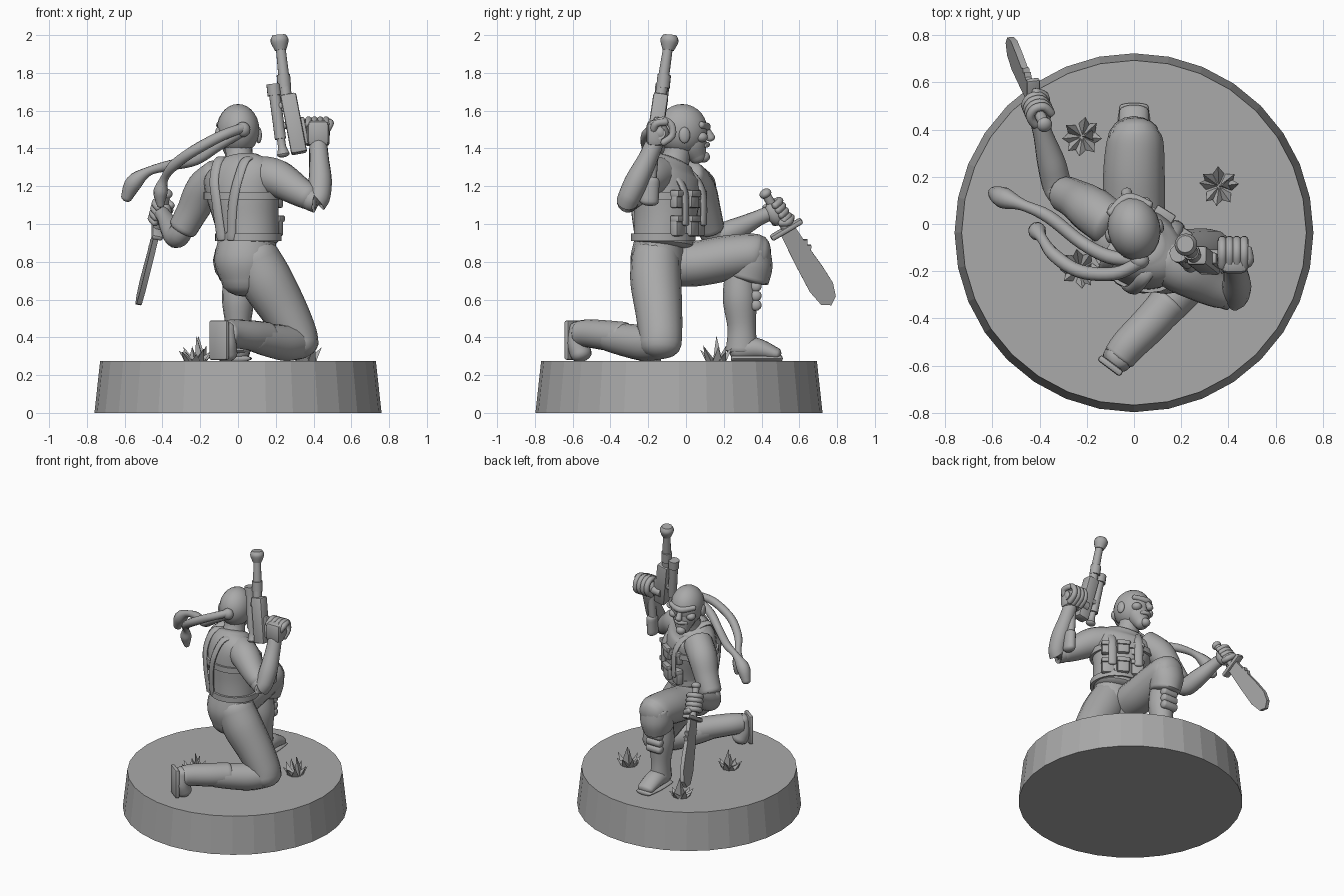
import bpy, bmesh, math, random
from mathutils import Vector as V, Matrix

random.seed(4)
grey = bpy.data.materials.new("plain grey")
grey.diffuse_color = (0.4, 0.4, 0.4, 1)


def finish(name, bm, angle=40):
    bmesh.ops.recalc_face_normals(bm, faces=bm.faces)
    me = bpy.data.meshes.new(name)
    bm.to_mesh(me)
    bm.free()
    me.materials.append(grey)
    ob = bpy.data.objects.new(name, me)
    bpy.context.collection.objects.link(ob)
    if angle:
        bpy.ops.object.select_all(action='DESELECT')
        ob.select_set(True)
        bpy.context.view_layer.objects.active = ob
        bpy.ops.object.shade_smooth_by_angle(angle=math.radians(angle))
    return ob


def spline(pts, steps):
    """Smooth path through the points (position and both radii)."""
    out = []
    for i in range(len(pts) - 1):
        p0, p1, p2, p3 = (pts[max(0, min(len(pts) - 1, i + k))] for k in (-1, 0, 1, 2))
        for s in range(steps):
            t = s / steps
            out.append([0.5 * (2 * b + (c - a) * t + (2 * a - 5 * b + 4 * c - d) * t * t
                               + (3 * b - a - 3 * c + d) * t ** 3)
                        for a, b, c, d in zip(p0, p1, p2, p3)])
    return out + [list(pts[-1])]


def loft(name, pts, side=(1, 0, 0), n=16, cap=0.7, steps=5):
    """Tube through (x, y, z, radius[, other radius]) with domed or flat ends."""
    path = spline([tuple(p) if len(p) == 5 else tuple(p) + (p[3],) for p in pts], steps)
    rings = []
    for i, p in enumerate(path):
        t = (V(path[min(i + 1, len(path) - 1)][:3]) - V(path[max(i - 1, 0)][:3])).normalized()
        rings.append((V(p[:3]), t, p[3], p[4]))
    if cap:
        def dome(ring, sign):
            c, t, a, b = ring
            return [(c + t * sign * min(a, b) * cap * math.sin(q), t, a * math.cos(q), b * math.cos(q))
                    for q in (0.4, 0.8, 1.15, 1.45)]
        rings = dome(rings[0], -1)[::-1] + rings + dome(rings[-1], 1)
    bm = bmesh.new()
    loops = []
    for c, t, a, b in rings:
        s = V(side)
        s = (s - t * s.dot(t)).normalized()
        u = t.cross(s)
        loops.append([bm.verts.new(c + s * a * math.cos(k * math.tau / n) + u * b * math.sin(k * math.tau / n))
                      for k in range(n)])
    for r0, r1 in zip(loops, loops[1:]):
        for k in range(n):
            bm.faces.new((r0[k], r0[(k + 1) % n], r1[(k + 1) % n], r1[k]))
    bm.faces.new(loops[0])
    bm.faces.new(loops[-1])
    return finish(name, bm)


def rod(name, a, b, r0, r1=None, cap=0, n=14):
    return loft(name, [(*a, r0), (*b, r1 or r0)], side=(0.3, 0.9, 0.2), n=n, cap=cap, steps=1)


def frame(z, y):
    z = V(z).normalized()
    x = V(y).cross(z).normalized()
    return Matrix((x, z.cross(x), z)).transposed().to_4x4()


def block(name, loc, size, z=(0, 0, 1), y=(0, 1, 0), bevel=0.012):
    bm = bmesh.new()
    bmesh.ops.create_cube(bm, size=1)
    bmesh.ops.scale(bm, vec=size, verts=bm.verts)
    bmesh.ops.bevel(bm, geom=bm.edges[:], offset=bevel, segments=2, affect='EDGES', profile=0.5)
    bm.transform(Matrix.Translation(loc) @ frame(z, y))
    return finish(name, bm)


def ball(name, loc, size, z=(0, 0, 1), y=(0, 1, 0)):
    bm = bmesh.new()
    bmesh.ops.create_uvsphere(bm, u_segments=20, v_segments=14, radius=1)
    bm.transform(Matrix.Translation(loc) @ frame(z, y) @ Matrix.Diagonal((*size, 1)))
    return finish(name, bm)


def hand(name, loc, axis, back, r=0.05):
    """Fist round an axis; 'back' points from the grip to the knuckles."""
    m = Matrix.Translation(loc) @ frame(axis, back)
    ball(name + "_palm", m @ V((0, -0.012, 0)), (r, 0.05, 0.068), axis, back)
    for k in range(4):
        z = (k - 1.5) * 0.031
        arc = [m @ V((r * math.cos(q), r * 1.05 * math.sin(q), z)) for q in (-0.4, 0.6, 1.57, 2.5, 3.5)]
        loft(f"{name}_finger_{k}", [(*p, 0.019) for p in arc], side=axis, n=10, steps=3)
    arc = [m @ V(p) for p in ((-0.03, -0.03, 0.05), (-0.05, 0.0, 0.068), (-0.03, 0.045, 0.06))]
    loft(name + "_thumb", [(*p, 0.02) for p in arc], side=axis, n=10, steps=3)


# Base disc, faceted
bm = bmesh.new()
bmesh.ops.create_cone(bm, cap_ends=True, segments=32, radius1=0.76, radius2=0.73, depth=0.275)
bm.transform(Matrix.Translation((0, -0.037, 0.1375)))
finish("base", bm, 0)

# Grass tufts: a ring of leaning spikes
for i, (x, y) in enumerate(((-0.22, 0.37), (0.36, 0.16), (-0.23, -0.19))):
    bm = bmesh.new()
    for k in range(9):
        q = k * math.tau / 8 + random.uniform(-0.2, 0.2)
        d, s = V((math.cos(q), math.sin(q), 0)), V((-math.sin(q), math.cos(q), 0)) * 0.026
        lean, h = (0.085, random.uniform(0.04, 0.09)) if k < 8 else (0.01, 0.14)
        c = V((x, y, 0.27))
        f = [bm.verts.new(p) for p in (c + d * 0.05 + s, c + d * 0.05 - s, c, c + d * lean + V((0, 0, h)))]
        for t in ((0, 1, 3), (1, 2, 3), (2, 0, 3), (0, 2, 1)):
            bm.faces.new([f[j] for j in t])
    finish(f"grass_tuft_{i}", bm, 0)

# Torso and vest, twisted so that one shoulder leads
across, ahead = V((0.85, -0.53, 0)), V((0.53, 0.85, 0))
loft("pelvis", [(0.04, -0.15, 0.7, 0.13, 0.12), (0.04, -0.15, 0.8, 0.165, 0.145), (0.05, -0.14, 0.92, 0.15, 0.13)])
vest = [(0.055, -0.12, 0.9, 0.165, 0.155), (0.045, -0.11, 1.02, 0.175, 0.16),
        (0.025, -0.1, 1.17, 0.205, 0.165), (0.015, -0.09, 1.27, 0.21, 0.145), (0.01, -0.07, 1.33, 0.13, 0.105)]
loft("vest", vest, side=across, n=28, cap=0.2)
for name, k, dz in (("belt", 0, 0.03), ("chest_strap", 2, -0.02)):
    x, y, z, a, b = vest[k]
    loft(name, [(x, y, z + dz - 0.02, a + 0.014, b + 0.014), (x, y, z + dz + 0.02, a + 0.014, b + 0.014)],
         side=across, n=28, cap=0, steps=1)
for s in (-1, 1):
    line = [(0.03, -0.165, 0.92), (0.05, -0.18, 1.1), (0.075, -0.165, 1.24), (0.085, -0.09, 1.345),
            (0.09, 0.06, 1.29), (0.09, 0.155, 1.18), (0.09, 0.165, 1.0)]
    pts = [V((0.025, -0.095, z)) + across * (u * s) + ahead * v for u, v, z in line]
    loft(f"shoulder_strap_{s}", [(*p, 0.028, 0.014) for p in pts], side=across, n=10)
for k, u in enumerate((-0.1, 0.0, 0.1)):
    for z, h in ((0.99, 0.11), (1.13, 0.09)):
        c = V((0.035, -0.11, z)) + across * u + ahead * (0.165 - 2.5 * u * u)
        block(f"pouch_{k}_{z}", c, (0.085, 0.05, h), y=ahead)
        block(f"pouch_flap_{k}_{z}", c + V((0, 0, h * 0.35)) + ahead * 0.006, (0.092, 0.055, 0.035), y=ahead, bevel=0.008)

# Head, facing slightly aside
look, ear = V((-0.2, 0.98, 0)), V((0.98, 0.2, 0))
H = V((0, -0.02, 1.5))
at = lambda u, v, w: H + ear * u + look * v + V((0, 0, w))
loft("neck", [(0.01, -0.08, 1.28, 0.09), (0.005, -0.05, 1.36, 0.073), (0, -0.03, 1.45, 0.075)])
ball("skull", H, (0.112, 0.135, 0.135), y=look)
loft("jaw", [(*at(0, 0.04, -0.02), 0.088, 0.085), (*at(0, 0.06, -0.09), 0.076, 0.075),
             (*at(0, 0.085, -0.145), 0.047, 0.047)], side=ear)
loft("brow", [(*at(-0.085, 0.085, 0.025), 0.018), (*at(0, 0.133, 0.015), 0.022), (*at(0.085, 0.085, 0.025), 0.018)],
     side=(0, 0, 1), n=10)
loft("nose", [(*at(0, 0.128, 0.01), 0.015), (*at(0, 0.155, -0.045), 0.024)], side=ear, n=10)
loft("mouth", [(*at(-0.04, 0.112, -0.085), 0.012), (*at(0, 0.135, -0.08), 0.015), (*at(0.04, 0.112, -0.085), 0.012)],
     side=(0, 0, 1), n=10)
ball("chin", at(0, 0.115, -0.145), (0.034, 0.034, 0.03))
for s in (-1, 1):
    ball(f"ear_{s}", at(s * 0.11, -0.01, -0.03), (0.016, 0.03, 0.043), y=look)
    ball(f"cheek_{s}", at(s * 0.062, 0.09, -0.04), (0.034, 0.035, 0.028), y=look)

# Two swept braids from a knot at the back of the head
ball("braid_knot", (0.025, -0.155, 1.5), (0.04, 0.035, 0.04))
loft("short_braid", [(0.03, -0.16, 1.51, 0.026), (-0.08, -0.21, 1.47, 0.028), (-0.23, -0.2, 1.39, 0.029),
                     (-0.34, -0.13, 1.31, 0.028), (-0.39, -0.06, 1.24, 0.022), (-0.41, -0.03, 1.17, 0.038),
                     (-0.41, -0.02, 1.1, 0.02)], side=(0, 0, 1), n=12)
loft("long_braid", [(0.02, -0.15, 1.49, 0.028), (-0.1, -0.14, 1.42, 0.03), (-0.22, -0.08, 1.34, 0.028),
                    (-0.36, 0.03, 1.31, 0.028), (-0.47, 0.08, 1.28, 0.024), (-0.55, 0.11, 1.22, 0.045),
                    (-0.59, 0.13, 1.14, 0.03)], side=(0, 0, 1), n=12)

# Arm reaching forward with the blade
loft("left_sleeve", [(-0.1, 0.0, 1.25, 0.1), (-0.18, 0.06, 1.18, 0.1), (-0.24, 0.1, 1.07, 0.085),
                     (-0.29, 0.125, 0.98, 0.078)], cap=0.4)
loft("left_forearm", [(-0.27, 0.11, 1.02, 0.06), (-0.32, 0.15, 0.935, 0.062), (-0.35, 0.26, 0.97, 0.06),
                      (-0.385, 0.38, 1.03, 0.042), (-0.405, 0.45, 1.06, 0.04)])
along, wide = V((-0.1, 0.23, -0.39)).normalized(), V((0, 0.862, 0.507))
grip = V((-0.405, 0.48, 1.06))
hand("left_hand", grip, along, (-0.5, 0.6, 0.5), 0.045)
rod("blade_handle", grip - along * 0.12, grip + along * 0.11, 0.024)
ball("blade_pommel", grip - along * 0.12, (0.033, 0.033, 0.025), along)
block("blade_guard", grip + along * 0.105, (0.06, 0.19, 0.03), along, wide)
edge = [(-0.04, 0.1), (0.045, 0.1), (0.05, 0.2), (0.068, 0.21), (0.052, 0.235), (0.07, 0.245), (0.055, 0.27),
        (0.065, 0.38), (0.068, 0.48), (0.045, 0.55), (0.0, 0.58), (-0.045, 0.55), (-0.062, 0.46), (-0.055, 0.3)]
bm = bmesh.new()
off = along.cross(wide) * 0.014
face = bm.faces.new([bm.verts.new(grip + wide * u + along * v - off) for u, v in edge])
new = bmesh.ops.extrude_face_region(bm, geom=[face])
bmesh.ops.translate(bm, vec=off * 2, verts=[g for g in new["geom"] if isinstance(g, bmesh.types.BMVert)])
finish("blade", bm, 20)

# Raised arm with the rifle
loft("right_sleeve", [(0.13, -0.15, 1.26, 0.1), (0.21, -0.2, 1.24, 0.1), (0.31, -0.26, 1.18, 0.082),
                      (0.37, -0.29, 1.145, 0.07)], side=(0, 0, 1))
loft("right_forearm", [(0.36, -0.285, 1.15, 0.065), (0.42, -0.31, 1.12, 0.058), (0.435, -0.265, 1.22, 0.062),
                       (0.43, -0.205, 1.34, 0.052), (0.425, -0.17, 1.42, 0.048)])
block("right_palm", (0.425, -0.165, 1.48), (0.12, 0.09, 0.14), bevel=0.03)
hand("right_hand", (0.42, -0.13, 1.49), (1, 0, 0), (0, 0.8, 0.5), 0.06)
top, low = V((0.222, -0.09, 1.97)), V((0.262, -0.145, 1.6))
rod("barrel", top, low, 0.025, 0.033)
loft("muzzle", [(0.217, -0.085, 2.0, 0.036), (0.22, -0.088, 1.97, 0.048), (0.226, -0.095, 1.92, 0.03)], cap=0)
gun = (low - top) + V((0.03, 0, 0))
rod("barrel_collar", (0.24, -0.115, 1.79), (0.246, -0.122, 1.72), 0.036)
block("receiver", (0.295, -0.155, 1.53), (0.085, 0.08, 0.32), -gun, (0, 1, 0))
block("receiver_rib", (0.34, -0.155, 1.49), (0.05, 0.05, 0.15), -gun, (0, 1, 0))
rod("rifle_grip", (0.3, -0.14, 1.46), (0.48, -0.14, 1.48), 0.032)
rod("scope", (0.192, -0.13, 1.7), (0.225, -0.16, 1.45), 0.03)
rod("scope_rim", (0.187, -0.125, 1.74), (0.193, -0.13, 1.68), 0.037)
loft("scope_end", [(0.225, -0.16, 1.47, 0.022), (0.233, -0.168, 1.41, 0.022), (0.24, -0.172, 1.37, 0.034)], cap=0.5)
for z in (1.52, 1.63):
    block(f"scope_mount_{z}", (0.245, -0.145, z), (0.1, 0.04, 0.035), -gun, (0, 1, 0))
rod("stock_tube", (0.405, -0.17, 1.4), (0.405, -0.185, 1.22), 0.028)
loft("stock_end", [(0.41, -0.185, 1.23, 0.035, 0.045), (0.41, -0.195, 1.12, 0.035, 0.05)])

# Kneeling leg
loft("right_thigh", [(0.09, -0.16, 0.82, 0.13, 0.13), (0.15, -0.16, 0.7, 0.14, 0.135), (0.24, -0.145, 0.55, 0.125, 0.125),
                     (0.31, -0.135, 0.42, 0.108, 0.115), (0.335, -0.135, 0.36, 0.095, 0.11)], cap=0.75)
loft("right_shin", [(0.33, -0.13, 0.375, 0.09), (0.25, -0.22, 0.37, 0.095), (0.16, -0.32, 0.385, 0.088),
                    (0.09, -0.4, 0.4, 0.078)], side=(0, 0, 1))
loft("right_boot", [(0.15, -0.33, 0.4, 0.082), (0.07, -0.42, 0.41, 0.08), (-0.02, -0.51, 0.42, 0.075),
                    (-0.06, -0.56, 0.42, 0.07)], side=(0, 0, 1), cap=0.3)
loft("right_foot", [(-0.065, -0.565, 0.45, 0.055, 0.05), (-0.07, -0.57, 0.37, 0.065, 0.055),
                    (-0.06, -0.555, 0.31, 0.06, 0.055)], side=(0.8, -0.6, 0))
block("right_sole", (-0.1, -0.6, 0.385), (0.12, 0.03, 0.21), y=(-0.6, -0.8, 0))

# Planted leg
loft("left_thigh", [(0.0, -0.1, 0.79, 0.115, 0.12), (0.0, 0.05, 0.79, 0.13, 0.12), (0.0, 0.22, 0.82, 0.13, 0.12),
                    (0.005, 0.35, 0.84, 0.12, 0.11), (0.005, 0.39, 0.84, 0.1, 0.1)], cap=0.6)
loft("left_knee", [(0.005, 0.36, 0.87, 0.11, 0.09), (0.0, 0.345, 0.79, 0.115, 0.115), (0.0, 0.325, 0.71, 0.1, 0.115)], cap=0.2)
loft("left_boot", [(0.0, 0.285, 0.73, 0.075, 0.08), (0.0, 0.285, 0.6, 0.085, 0.09), (0.0, 0.295, 0.45, 0.066, 0.075),
                   (0.0, 0.295, 0.33, 0.068, 0.085)], cap=0.3)
loft("left_foot", [(0.0, 0.27, 0.335, 0.062, 0.06), (0.0, 0.37, 0.34, 0.068, 0.058), (0.0, 0.48, 0.31, 0.062, 0.034)])
loft("left_sole", [(0.0, 0.25, 0.288, 0.068, 0.018), (0.0, 0.38, 0.288, 0.074, 0.018), (0.0, 0.5, 0.288, 0.06, 0.018)])
for z in (0.57, 0.62, 0.67):
    rod(f"shin_guard_{z}", (-0.045, 0.37, z), (0.045, 0.37, z), 0.03, cap=0.6)
